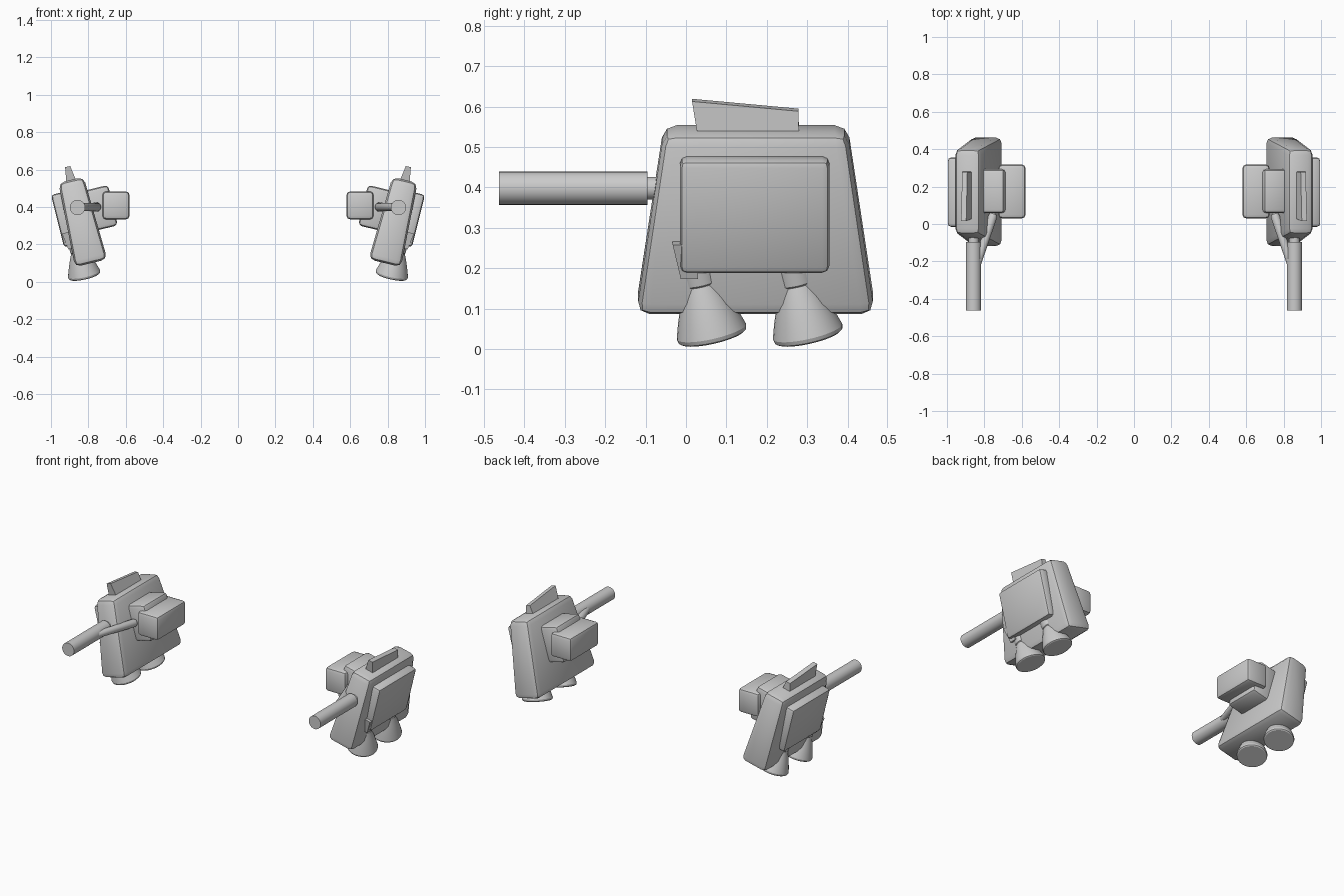
import bpy, bmesh, math
from mathutils import Matrix, Vector

cube = bpy.data.objects.get("Cube")
if cube:
    bpy.data.objects.remove(cube)

grey = bpy.data.materials.new("plain grey")
grey.use_nodes = True
GREY = (0.6, 0.6, 0.6, 1)
grey.diffuse_color = GREY
grey.node_tree.nodes["Principled BSDF"].inputs["Base Color"].default_value = GREY

# Frame of the leaning pack: u across, v along y, w up its length
LEAN = Matrix.Translation((0.786, 0, 0.10)) @ Matrix.Rotation(math.radians(13.6), 4, 'Y')
UPRIGHT = Matrix.Identity(4)


def finish(name, bm):
    """Turn a bmesh into a shaded object mirrored to the other side."""
    bmesh.ops.recalc_face_normals(bm, faces=bm.faces)
    mesh = bpy.data.meshes.new(name)
    bm.to_mesh(mesh)
    bm.free()
    mesh.materials.append(grey)
    obj = bpy.data.objects.new(name, mesh)
    bpy.context.collection.objects.link(obj)
    bpy.ops.object.select_all(action='DESELECT')
    obj.select_set(True)
    bpy.context.view_layer.objects.active = obj
    bpy.ops.object.shade_smooth_by_angle(angle=math.radians(25))
    obj.modifiers.new("Mirror", 'MIRROR').use_mirror_merge = False
    return obj


def block(name, frame, lower, upper, bevel=0.0, segments=2):
    """Tapered box; each end is (u0, u1, v0, v1, w at v0, w at v1)."""
    bm = bmesh.new()
    rings = []
    for u0, u1, v0, v1, w0, w1 in (lower, upper):
        corners = ((u0, v0, w0), (u1, v0, w0), (u1, v1, w1), (u0, v1, w1))
        rings.append([bm.verts.new(frame @ Vector(c)) for c in corners])
    a, b = rings
    bm.faces.new(a)
    bm.faces.new(b)
    for i in range(4):
        j = (i + 1) % 4
        bm.faces.new((a[i], a[j], b[j], b[i]))
    if bevel:
        bmesh.ops.bevel(bm, geom=bm.edges[:], offset=bevel, segments=segments,
                        profile=0.5, affect='EDGES')
    return finish(name, bm)


def lathe(name, base, axis, profile, sides=32):
    """Revolve (distance, radius) pairs round an axis and cap the ends."""
    frame = Matrix.Translation(base) @ Vector(axis).to_track_quat('Z', 'Y').to_matrix().to_4x4()
    bm = bmesh.new()
    rings = []
    for t, r in profile:
        angles = [2 * math.pi * i / sides for i in range(sides)]
        rings.append([bm.verts.new(frame @ Vector((r * math.cos(a), r * math.sin(a), t)))
                      for a in angles])
    for a, b in zip(rings, rings[1:]):
        for i in range(sides):
            j = (i + 1) % sides
            bm.faces.new((a[i], a[j], b[j], b[i]))
    bm.faces.new(rings[0])
    bm.faces.new(rings[-1])
    return finish(name, bm)


# Leaning tapered main body
block("pack_body", LEAN, (-0.09, 0.088, -0.123, 0.467, 0, 0),
      (-0.07, 0.068, -0.055, 0.40, 0.458, 0.458), 0.032)

# Sloped fin on top
block("top_fin", LEAN, (-0.028, 0.028, 0.03, 0.28, 0.44, 0.44),
      (-0.014, 0.014, 0.015, 0.278, 0.531, 0.506))

# Outer cover plate and the small bracket below it
block("outer_plate", LEAN, (0.05, 0.12, -0.015, 0.355, 0.116, 0.116),
      (0.05, 0.122, -0.015, 0.355, 0.405, 0.405), 0.018)
block("lower_bracket", LEAN, (0.05, 0.10, -0.013, 0.03, 0.10, 0.10),
      (0.05, 0.114, -0.033, 0.03, 0.19, 0.19))

# Inner mount and the upright box it carries
block("inner_mount", LEAN, (-0.187, -0.04, 0.058, 0.293, 0.163, 0.163),
      (-0.187, -0.04, 0.058, 0.293, 0.385, 0.385), 0.02)
block("inner_box", UPRIGHT, (0.58, 0.725, 0.03, 0.318, 0.334, 0.334),
      (0.58, 0.725, 0.03, 0.318, 0.484, 0.484), 0.02)

# Forward barrel on a narrow collar
lathe("barrel", (0.858, -0.463, 0.398), (0, 1, 0), ((0, 0.041), (0.368, 0.041)))
lathe("barrel_collar", (0.858, -0.10, 0.398), (0, 1, 0), ((0, 0.028), (0.08, 0.028)))

# Slanted strut from the barrel to the inner mount, with a rounded end
start, end = Vector((0.84, -0.22, 0.40)), Vector((0.752, 0.05, 0.40))
reach = (end - start).length
lathe("strut", start, end - start,
      ((0, 0.02), (reach - 0.01, 0.024), (reach + 0.004, 0.018), (reach + 0.01, 0.008)), 20)

# Two flared nozzles underneath
flare = ((0, 0.08), (0.004, 0.086), (0.014, 0.088), (0.05, 0.077), (0.10, 0.059),
         (0.138, 0.043), (0.142, 0.047), (0.20, 0.047))
for place, y in (("front", 0.066), ("rear", 0.304)):
    lathe(place + "_nozzle", (0.82, y, 0.03), (0.215, -0.215, 0.95), flare)
